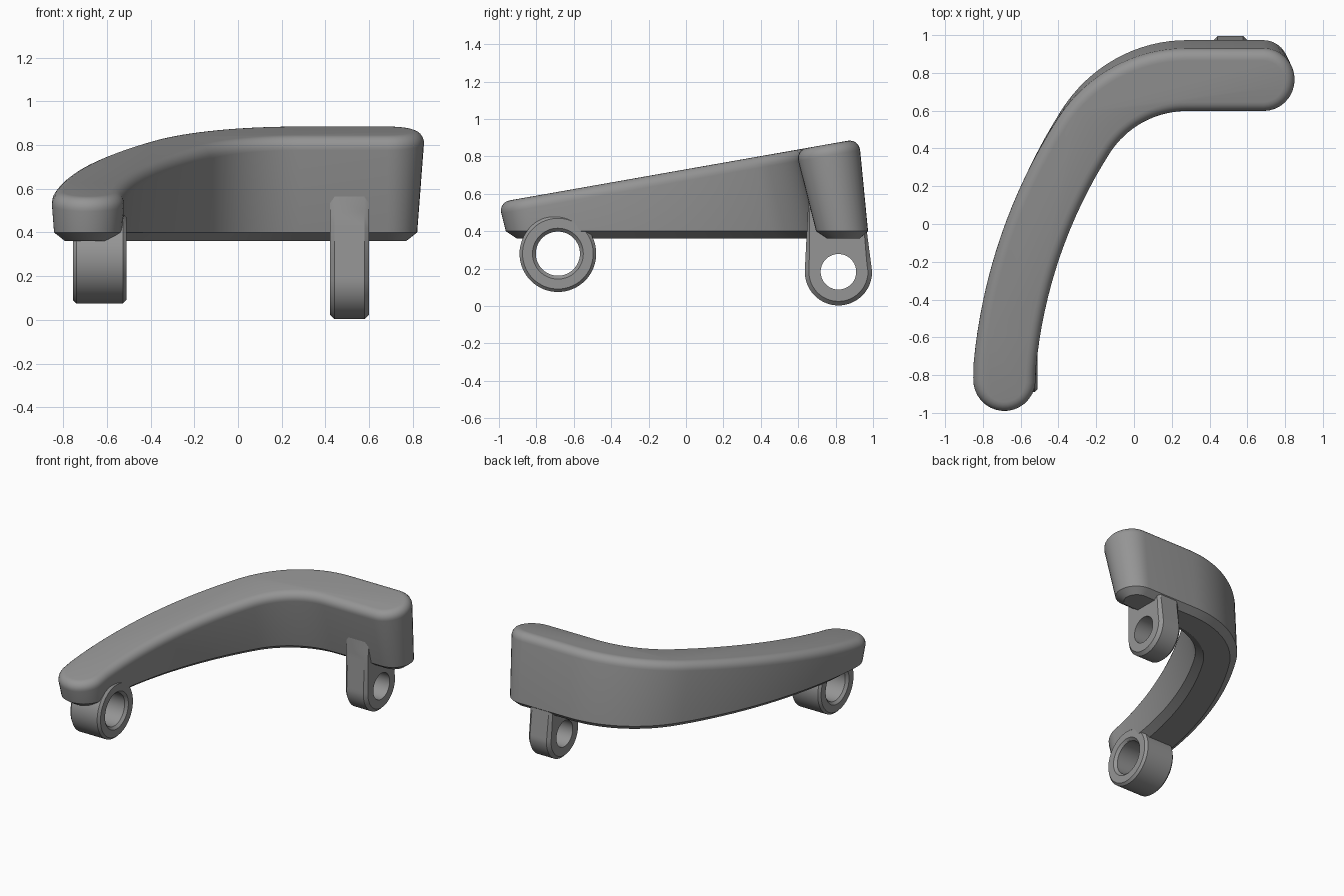
import bpy, bmesh, math
from mathutils import Vector

if "Cube" in bpy.data.objects:
    bpy.data.objects.remove(bpy.data.objects["Cube"])

grey = bpy.data.materials.new("plain grey")
grey.diffuse_color = (0.3, 0.3, 0.3, 1)
grey.use_nodes = True
grey.node_tree.nodes["Principled BSDF"].inputs["Base Color"].default_value = grey.diffuse_color

SIN, COS = math.sin(math.radians(10)), math.cos(math.radians(10))
HALF_W = 0.17      # half width of the arm at its top
DRAFT = 0.075      # walls narrow downwards
FILLET = 0.06


def build(name, rings, closed):
    """Skin a list of equal-length vertex rings; cap the ends or close the loop."""
    bm = bmesh.new()
    vr = [[bm.verts.new(p) for p in r] for r in rings]
    pairs = list(zip(vr, vr[1:])) + ([(vr[-1], vr[0])] if closed else [])
    for a, b in pairs:
        n = len(a)
        for i in range(n):
            j = (i + 1) % n
            bm.faces.new((a[i], a[j], b[j], b[i]))
    if not closed:
        bm.faces.new(vr[0])
        bm.faces.new(vr[-1])
    bmesh.ops.recalc_face_normals(bm, faces=bm.faces)
    me = bpy.data.meshes.new(name)
    bm.to_mesh(me)
    bm.free()
    me.materials.append(grey)
    ob = bpy.data.objects.new(name, me)
    bpy.context.collection.objects.link(ob)
    return ob


def activate(ob):
    bpy.ops.object.select_all(action='DESELECT')
    ob.select_set(True)
    bpy.context.view_layer.objects.active = ob


def smooth(ob):
    activate(ob)
    bpy.ops.object.shade_smooth_by_angle(angle=math.radians(28))


# ---- arm outline: (point, outward normal) pairs around a curved centreline
def centreline():
    """Points with the left-hand normal, from the back right end to the front left end."""
    pts = [((0.685, 0.755), 90)]
    c, r = (0.28, 0.105), 0.65                       # tight bend
    for i in range(17):
        a = 90 + 57.5 * i / 16
        t = math.radians(a)
        pts.append(((c[0] + r * math.cos(t), c[1] + r * math.sin(t)), a))
    (x0, y0), a0 = pts[-1]
    r = 2.73                                         # long gentle bend
    t0 = math.radians(a0)
    c = (x0 - r * math.cos(t0), y0 - r * math.sin(t0))
    for i in range(1, 17):
        a = a0 + 27.2 * i / 16
        t = math.radians(a)
        pts.append(((c[0] + r * math.cos(t), c[1] + r * math.sin(t)), a))
    pts.append(((-0.686, -0.833), 176))
    return pts


def outline():
    line = centreline()
    out = []

    def add(c, deg):
        n = Vector((math.cos(math.radians(deg)), math.sin(math.radians(deg))))
        out.append((Vector(c) + n * HALF_W, n))

    for c, a in line:
        add(c, a)
    for i in range(1, 16):                           # front left round end
        add(line[-1][0], line[-1][1] + 180 * i / 16)
    for c, a in reversed(line):
        add(c, a + 180)
    for i in range(1, 16):                           # back right round end
        add(line[0][0], -90 + 180 * i / 16)
    return out


def top_z(y):
    return 0.56 + 0.1763 * (y + 0.97)


def ring_depth(inset, t):
    """Ring at depth t measured square to the sloping top."""
    ring = []
    for p, n in EDGE:
        q = p - n * (inset + DRAFT * t)
        ring.append((q.x, q.y + SIN * t, top_z(q.y) - COS * t))
    return ring


def ring_level(inset, z):
    """Level ring at height z."""
    ring = []
    for p, n in EDGE:
        q = p - n * (inset + DRAFT * (top_z(p.y) - z) / COS)
        ring.append((q.x, q.y + SIN * (top_z(q.y) - z) / COS, z))
    return ring


EDGE = outline()
rings = []
for i in range(7):                                   # rounded top edge
    a = math.radians(90 * i / 6)
    rings.append(ring_depth(FILLET * (1 - math.sin(a)), FILLET * (1 - math.cos(a))))
rings += [ring_level(0, 0.40), ring_level(0.048, 0.36)]
arm = build("arm", rings, False)


# ---- pivot lugs, each a pierced plate with bevelled rims
def circle(r):
    return lambda a: r


def teardrop(a):
    """Round below, tapering straight up into the arm."""
    s, c = math.sin(a), math.cos(a)
    if s <= 0:
        return 0.18
    r = 0.18 / (c + 0.13 * s) if c > 0 else 0.18 / (-c + 0.05 * s)
    return min(r, 0.40 / s)


def section(x, cy, cz, radius, inset=0.0, n=64):
    ring = []
    for i in range(n):
        a = 2 * math.pi * i / n
        r = radius(a) - inset
        ring.append((x, cy + r * math.cos(a), cz + r * math.sin(a)))
    return ring


def lug(name, x0, x1, cy, cz, shape, bevel, hole, hole_bevel):
    bore = circle(hole)
    spec = [(x0 + bevel, shape, 0), (x1 - bevel, shape, 0), (x1, shape, bevel)]
    if hole_bevel:
        spec.append((x1, bore, -hole_bevel))
    spec += [(x1 - hole_bevel, bore, 0), (x0 + hole_bevel, bore, 0)]
    if hole_bevel:
        spec.append((x0, bore, -hole_bevel))
    spec.append((x0, shape, bevel))
    return build(name, [section(x, cy, cz, f, d) for x, f, d in spec], True)


rear_lug = lug("rear_lug", 0.42, 0.60, 0.815, 0.183, teardrop, 0.022, 0.095, 0)
front_lug = lug("front_lug", -0.755, -0.51, -0.685, 0.28, circle(0.205), 0.016, 0.118, 0.018)

# ---- clear the front bore through the arm
cutter = build("bore_cutter", [section(x, -0.685, 0.28, circle(0.1185)) for x in (-1.0, -0.4)], False)
cutter.hide_render = True
cut = arm.modifiers.new("bore", 'BOOLEAN')
cut.operation = 'DIFFERENCE'
cut.solver = 'EXACT'
cut.object = cutter
activate(arm)
bpy.ops.object.modifier_apply(modifier=cut.name)
bpy.data.objects.remove(cutter)

for ob in (arm, rear_lug, front_lug):
    smooth(ob)
